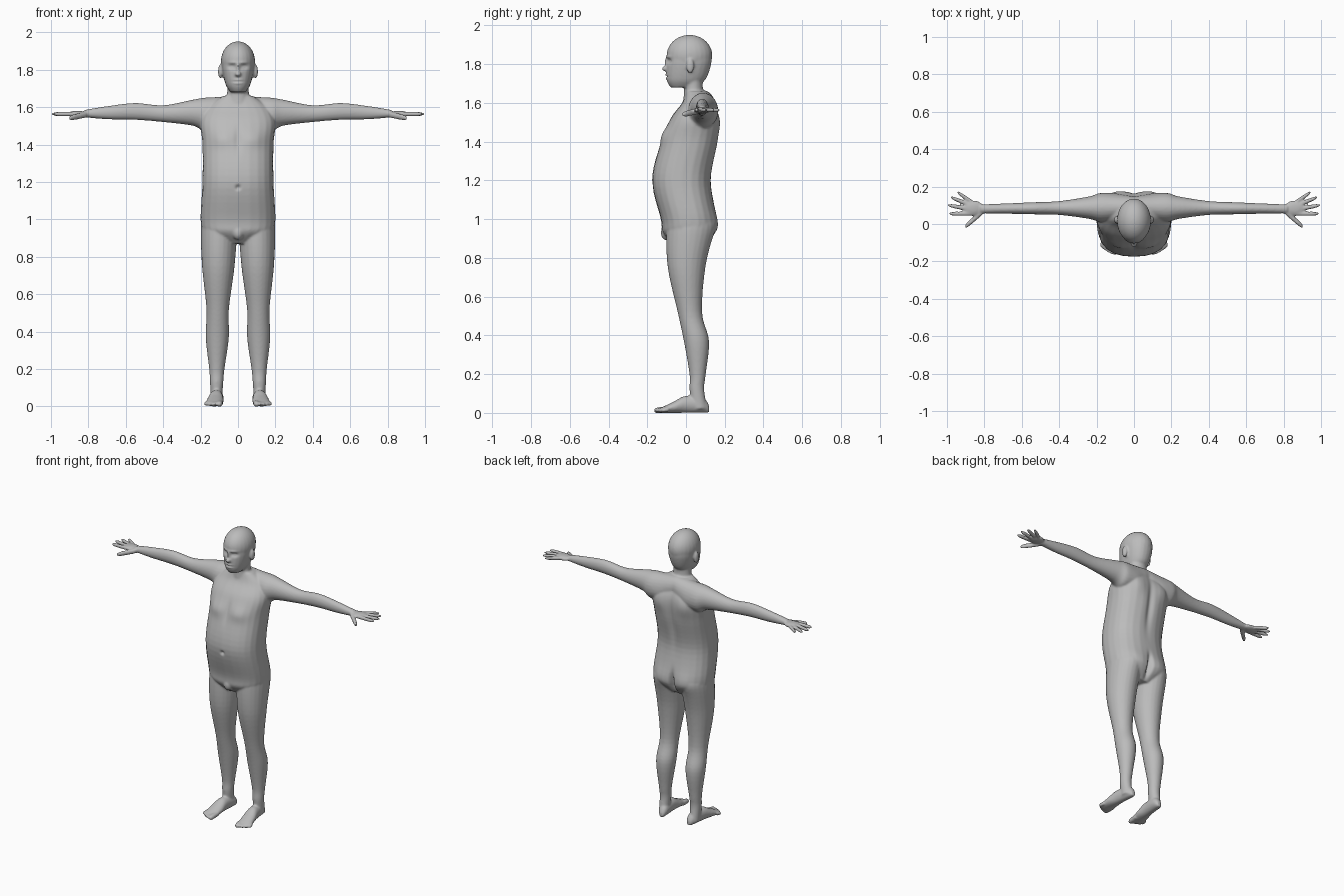
import bpy, bmesh, math
from mathutils import Matrix, Vector

if "Cube" in bpy.data.objects:
    bpy.data.objects.remove(bpy.data.objects["Cube"])

skin = bpy.data.materials.new("grey_skin")
skin.use_nodes = True
grey = (0.5, 0.5, 0.5, 1)
skin.diffuse_color = grey
skin.node_tree.nodes["Principled BSDF"].inputs["Base Color"].default_value = grey

bm = bmesh.new()
STEPS, SIDES = 6, 24


def smooth_rows(rows):
    """Insert smoothly interpolated sections between the given ones."""
    dense = []
    last = len(rows) - 1
    for i in range(last):
        before, start = Vector(rows[max(i - 1, 0)]), Vector(rows[i])
        end, after = Vector(rows[i + 1]), Vector(rows[min(i + 2, last)])
        tangent_in, tangent_out = (end - before) / 2, (after - start) / 2
        for step in range(STEPS):
            t = step / STEPS
            ease = t * t * (3 - 2 * t)
            dense.append(start.lerp(end, ease) + tangent_in * t * (1 - t) ** 2
                         - tangent_out * t * t * (1 - t))
    return dense + [Vector(rows[-1])]


def loft(axis, rows, side=1, power=2):
    """Skin sections of (position, centre, centre, radius, radius) along an axis."""
    rings = []
    for position, centre_u, centre_v, radius_u, radius_v in smooth_rows(rows):
        ring = []
        for k in range(SIDES):
            angle = math.tau * k / SIDES
            cosine, sine = math.cos(angle), math.sin(angle)
            u = centre_u + radius_u * math.copysign(abs(cosine) ** (2 / power), cosine)
            v = centre_v + radius_v * math.copysign(abs(sine) ** (2 / power), sine)
            x, y, z = {"x": (position, u, v), "y": (u, position, v), "z": (u, v, position)}[axis]
            ring.append(bm.verts.new((x * side, y, z)))
        rings.append(ring)
    faces = [bm.faces.new((low[k], low[k - 1], high[k - 1], high[k]))
             for low, high in zip(rings, rings[1:]) for k in range(SIDES)]
    faces += [bm.faces.new(rings[0]), bm.faces.new(rings[-1])]
    bmesh.ops.recalc_face_normals(bm, faces=faces)


def trunk(rows, power):
    """Upright central part from (height, front, back, half width)."""
    loft("z", [(height, 0, (front + back) / 2, half, (back - front) / 2)
               for height, front, back, half in rows], power=power)


def ball(centre, radii, side=1):
    centre = Vector((centre[0] * side, centre[1], centre[2]))
    matrix = Matrix.Translation(centre) @ Matrix.Diagonal((*radii, 1))
    bmesh.ops.create_uvsphere(bm, u_segments=SIDES, v_segments=SIDES, radius=1, matrix=matrix)


def digit(axis, start, end, radius, side):
    """Finger or toe with a rounded tip between two points."""
    along = "xyz".index(axis)
    rows = []
    for t in (0, 0.5, 0.8, 0.95, 1):
        point = list(start.lerp(end, t))
        position = point.pop(along)
        size = radius * math.sqrt(1.05 - t ** 8)
        rows.append((position, *point, size, size))
    loft(axis, rows, side)


# Torso, neck and head
trunk([(0.87, -0.07, 0.1, 0.09), (0.93, -0.12, 0.15, 0.18), (1, -0.13, 0.16, 0.2),
       (1.2, -0.175, 0.13, 0.19), (1.4, -0.13, 0.165, 0.19), (1.52, -0.08, 0.17, 0.2),
       (1.6, -0.02, 0.14, 0.16), (1.66, 0, 0.1, 0.08)], power=2.4)
trunk([(1.56, -0.02, 0.14, 0.09), (1.66, -0.01, 0.09, 0.06), (1.76, -0.01, 0.09, 0.06)], power=2)
trunk([(1.68, -0.08, 0.04, 0.04), (1.72, -0.1, 0.1, 0.066), (1.8, -0.1, 0.13, 0.085),
       (1.86, -0.09, 0.13, 0.085)], power=2.2)
ball((0, 0.018, 1.845), (0.091, 0.118, 0.106))

# Nose bridge, nose tip and groin
ball((0, -0.09, 1.81), (0.01, 0.02, 0.04))
ball((0, -0.105, 1.777), (0.017, 0.02, 0.014))
ball((0, -0.1, 0.93), (0.03, 0.03, 0.04))

for side in (1, -1):
    # Arm from collar to wrist, then palm
    arm = [(0, 1.59, 0.06, 0.075), (0.1, 1.57, 0.07, 0.085), (0.18, 1.56, 0.077, 0.09),
           (0.24, 1.57, 0.06, 0.07), (0.4, 1.565, 0.037, 0.045), (0.55, 1.577, 0.032, 0.045),
           (0.7, 1.57, 0.027, 0.035), (0.82, 1.565, 0.024, 0.02)]
    loft("x", [(x, 0.09 - x / 90, z, deep, tall) for x, z, deep, tall in arm], side)
    ball((0.86, 0.085, 1.563), (0.055, 0.042, 0.017), side)

    # Fanned fingers and thumb
    for k, length in enumerate((0.12, 0.13, 0.12, 0.09)):
        knuckle = Vector((0.87, 0.055 + 0.022 * k, 1.563))
        spread = math.radians(11 * k)
        reach = Vector((math.cos(spread), math.sin(spread), 0)) * length
        digit("x", knuckle, knuckle + reach, 0.0115, side)
    digit("x", Vector((0.81, 0.065, 1.56)), Vector((0.905, -0.016, 1.54)), 0.016, side)

    # Leg
    leg = [(0.02, 0.07, 0.03, 0.04), (0.12, 0.056, 0.035, 0.038), (0.2, 0.06, 0.041, 0.042),
           (0.37, 0.054, 0.062, 0.065), (0.52, 0.02, 0.06, 0.063), (0.75, 0.003, 0.087, 0.097),
           (0.95, 0.022, 0.096, 0.122), (1.02, 0.025, 0.08, 0.1)]
    loft("z", [(z, 0.116 - z / 70, y, wide, deep) for z, y, wide, deep in leg], side)

    # Foot resting on the floor, then toes
    foot = [(0.12, 0.014, 0.018), (0.09, 0.03, 0.038), (0, 0.037, 0.044),
            (-0.06, 0.045, 0.03), (-0.13, 0.045, 0.013)]
    loft("y", [(y, 0.116 - y / 10, tall, wide, tall) for y, wide, tall in foot], side)
    for k in range(5):
        root = Vector((0.095 + 0.018 * k, -0.09, 0.018))
        tip = Vector((root.x + 0.005, k * k / 400 - 0.165, 0.012))
        digit("y", root, tip, 0.011 if k else 0.016, side)

    # Ear
    ball((0.094, 0.022, 1.79), (0.013, 0.02, 0.038), side)

# Fuse the parts into one skin
mesh = bpy.data.meshes.new("body")
bm.to_mesh(mesh)
bm.free()
body = bpy.data.objects.new("body", mesh)
bpy.context.collection.objects.link(body)
bpy.context.view_layer.objects.active = body
body.select_set(True)
fuse = body.modifiers.new("fuse", "REMESH")
fuse.mode, fuse.voxel_size = "VOXEL", 0.006
relax = body.modifiers.new("relax", "SMOOTH")
relax.factor, relax.iterations = 0.5, 6
for modifier in ("fuse", "relax"):
    bpy.ops.object.modifier_apply(modifier=modifier)


def sculpt(x, y, z, wide, tall, push):
    """Soft mirrored bump or hollow, pushed along y."""
    for vertex in body.data.vertices:
        across = (abs(vertex.co.x) - x) / wide
        deep = (vertex.co.y - y) / 0.06
        up = (vertex.co.z - z) / tall
        vertex.co.y += push * math.exp(-across ** 2 - deep ** 2 - up ** 2)


# Face: eye sockets, eyes, brows, mouth and lips
sculpt(x=0.034, y=-0.1, z=1.815, wide=0.019, tall=0.012, push=0.014)
sculpt(x=0.034, y=-0.1, z=1.814, wide=0.01, tall=0.006, push=-0.006)
sculpt(x=0.03, y=-0.1, z=1.838, wide=0.024, tall=0.007, push=-0.006)
sculpt(x=0, y=-0.1, z=1.736, wide=0.026, tall=0.003, push=0.006)
for height in (1.727, 1.745):
    sculpt(x=0, y=-0.1, z=height, wide=0.02, tall=0.005, push=-0.006)

# Front: navel, chest and breastbone
sculpt(x=0, y=-0.17, z=1.17, wide=0.012, tall=0.012, push=0.014)
sculpt(x=0.085, y=-0.11, z=1.43, wide=0.06, tall=0.045, push=-0.012)
sculpt(x=0, y=-0.12, z=1.43, wide=0.018, tall=0.08, push=0.008)

# Back: spine groove, shoulder blades, seat cleft and seat
sculpt(x=0, y=0.16, z=1.38, wide=0.022, tall=0.17, push=-0.016)
sculpt(x=0.1, y=0.16, z=1.5, wide=0.05, tall=0.07, push=0.012)
sculpt(x=0, y=0.155, z=0.95, wide=0.016, tall=0.07, push=-0.035)
sculpt(x=0.09, y=0.14, z=0.97, wide=0.06, tall=0.06, push=0.01)

# Flat soles
for vertex in body.data.vertices:
    vertex.co.z = max(vertex.co.z, 0)

body.data.materials.clear()
body.data.materials.append(skin)
bpy.ops.object.shade_smooth()
